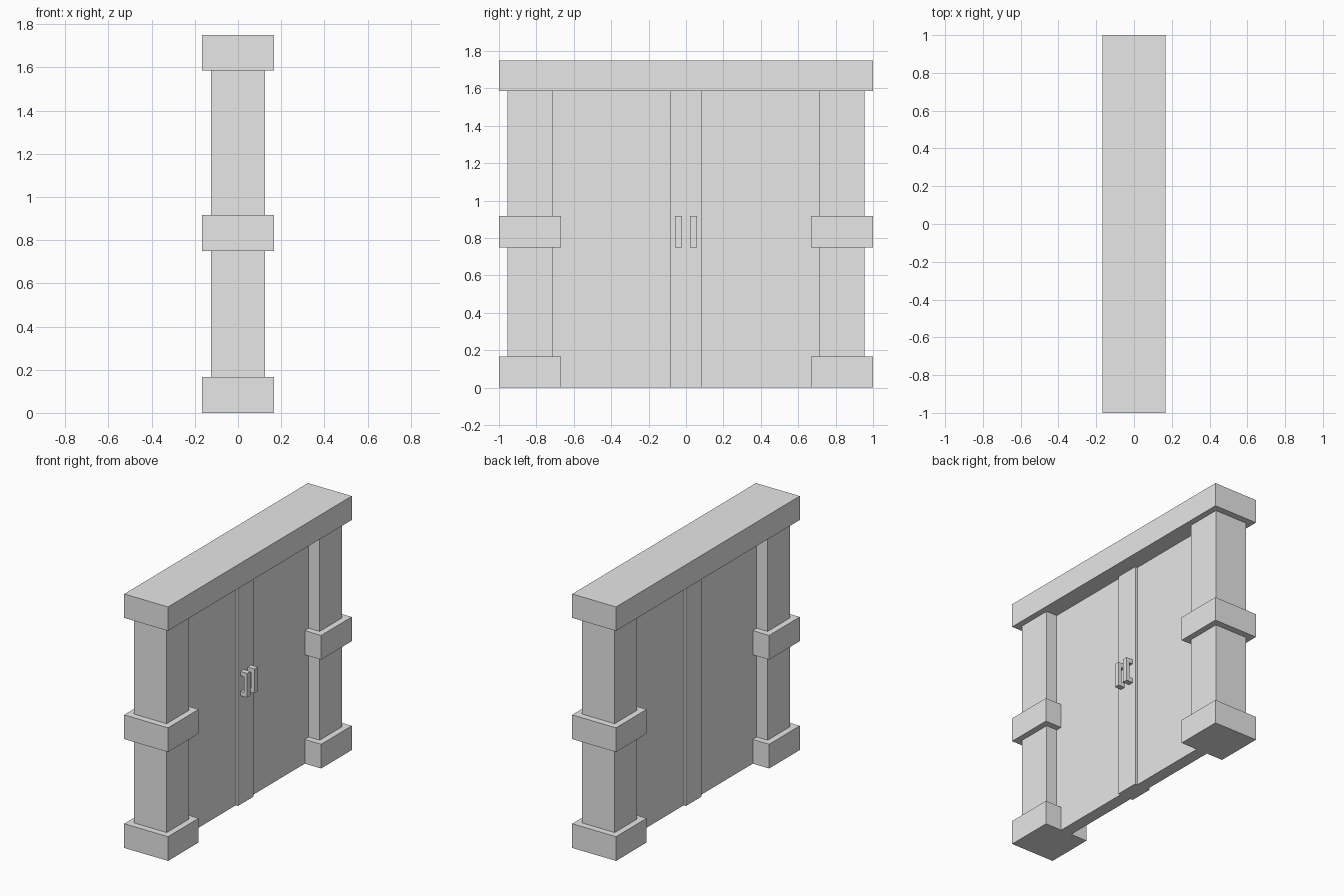
import bpy
import bmesh
from mathutils import Vector

if "Cube" in bpy.data.objects:
    bpy.data.objects.remove(bpy.data.objects["Cube"])

grey = bpy.data.materials.new("plain grey")
grey.diffuse_color = (0.8, 0.8, 0.8, 1)
grey.use_nodes = True
grey.node_tree.nodes["Principled BSDF"].inputs["Base Color"].default_value = grey.diffuse_color


def finish(name, bm):
    mesh = bpy.data.meshes.new(name)
    bm.to_mesh(mesh)
    bm.free()
    mesh.materials.append(grey)
    obj = bpy.data.objects.new(name, mesh)
    bpy.context.collection.objects.link(obj)
    return obj


def box(name, x, y, z):
    """Box from (min, max) ranges on each axis."""
    bm = bmesh.new()
    bmesh.ops.create_cube(bm, size=1)
    for v in bm.verts:
        v.co = Vector([r[0] if c < 0 else r[1] for c, r in zip(v.co, (x, y, z))])
    return finish(name, bm)


def span(a, b, side):
    return tuple(sorted((a * side, b * side)))


CAP, POST, DOOR, STRIP = 0.167, 0.125, 0.042, 0.059   # half depths
TOP, LINTEL = 1.75, 1.585

# Lintel, door panel and raised centre strip
box("lintel", (-CAP, CAP), (-1, 1), (LINTEL, TOP))
box("door_panel", (-DOOR, DOOR), (-0.71, 0.71), (0, LINTEL))
box("centre_strip", (-STRIP, STRIP), (-0.083, 0.083), (0, LINTEL))

for side, label in ((-1, "front"), (1, "back")):
    # Post with base block and middle band
    box(label + "_post", (-POST, POST), span(0.71, 0.955, side), (0.0, LINTEL))
    for part, z in (("base", (0, 0.167)), ("band", (0.75, 0.917))):
        box(f"{label}_{part}", (-CAP, CAP), span(0.667, 1, side), z)

    # C-shaped pull handle, on one face of the door only
    y0, y1 = span(0.021, 0.058, side)
    profile = [(STRIP, 0.75), (0.11, 0.75), (0.11, 0.917), (STRIP, 0.917),
               (STRIP, 0.887), (0.086, 0.887), (0.086, 0.78), (STRIP, 0.78)]
    bm = bmesh.new()
    face = bm.faces.new([bm.verts.new((x, y0, z)) for x, z in profile])
    ext = bmesh.ops.extrude_face_region(bm, geom=[face], use_keep_orig=True)
    moved = [g for g in ext["geom"] if isinstance(g, bmesh.types.BMVert)]
    bmesh.ops.translate(bm, verts=moved, vec=(0, y1 - y0, 0))
    bmesh.ops.recalc_face_normals(bm, faces=bm.faces)
    finish(label + "_handle", bm)
